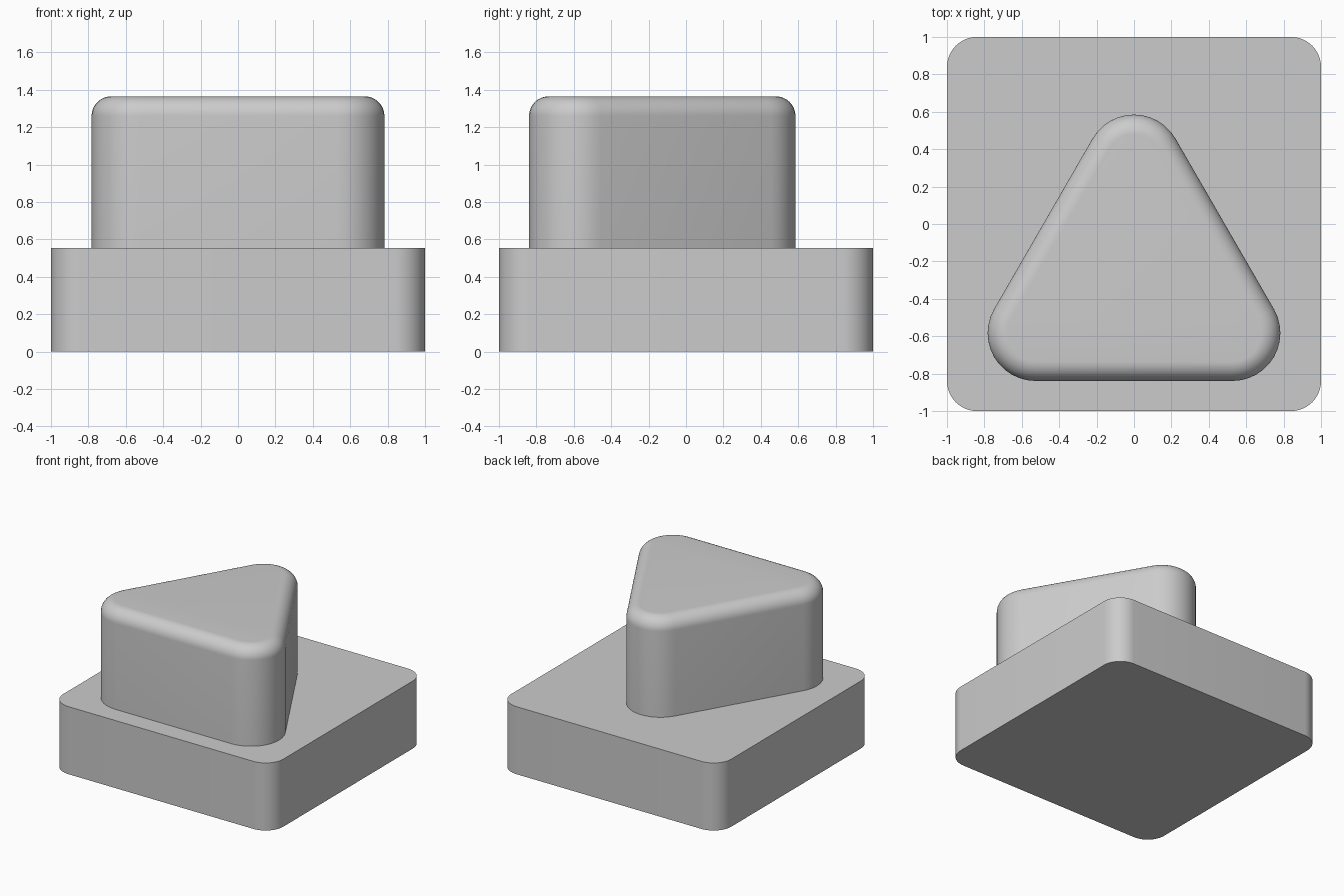
import bpy, bmesh
from math import sin, cos, pi, radians

cube = bpy.data.objects.get("Cube")
if cube:
    bpy.data.objects.remove(cube, do_unlink=True)

grey = bpy.data.materials.new("light grey")
grey.use_nodes = True
colour = (0.6, 0.6, 0.6, 1)
grey.diffuse_color = colour
grey.node_tree.nodes["Principled BSDF"].inputs["Base Color"].default_value = colour


def rounded_prism(name, sides, reach, radius, turn, centre_y, z0, z1, fillet=0, steps=12):
    """Regular prism with rounded corners and an optional rounded top edge.
    reach is the distance from the axis to each corner's arc centre."""
    # Each level is a height and an inward offset
    levels = [(z0, 0), (z1 - fillet, 0)]
    if fillet:
        for i in range(1, steps + 1):
            a = pi / 2 * i / steps
            levels.append((z1 - fillet * (1 - sin(a)), fillet * (1 - cos(a))))

    bm = bmesh.new()
    rings = []
    for z, inset in levels:
        ring = []
        for corner in range(sides):
            mid = turn + 2 * pi * corner / sides
            cx, cy = reach * cos(mid), centre_y + reach * sin(mid)
            for i in range(steps + 1):
                a = mid + pi / sides * (2 * i / steps - 1)
                r = radius - inset
                ring.append(bm.verts.new((cx + r * cos(a), cy + r * sin(a), z)))
        rings.append(ring)
    for low, high in zip(rings, rings[1:]):
        for i in range(len(low)):
            j = (i + 1) % len(low)
            bm.faces.new((low[i], low[j], high[j], high[i]))
    bm.faces.new(rings[0][::-1])
    bm.faces.new(rings[-1])

    mesh = bpy.data.meshes.new(name)
    bm.to_mesh(mesh)
    bm.free()
    mesh.materials.append(grey)
    obj = bpy.data.objects.new(name, mesh)
    bpy.context.collection.objects.link(obj)
    bpy.ops.object.select_all(action='DESELECT')
    obj.select_set(True)
    bpy.context.view_layer.objects.active = obj
    bpy.ops.object.shade_smooth_by_angle(angle=radians(30))
    return obj


BASE_TOP = 0.555
CORNER = 0.16

# Square base with rounded upright corners
rounded_prism("base", 4, (1 - CORNER) * 2 ** 0.5, CORNER, pi / 4, 0, 0, BASE_TOP)

# Triangular block with soft top edge, one corner pointing to the back
rounded_prism("triangular_block", 3, 0.608, 0.256, pi / 2, -0.279,
              BASE_TOP, 1.365, fillet=0.105)
